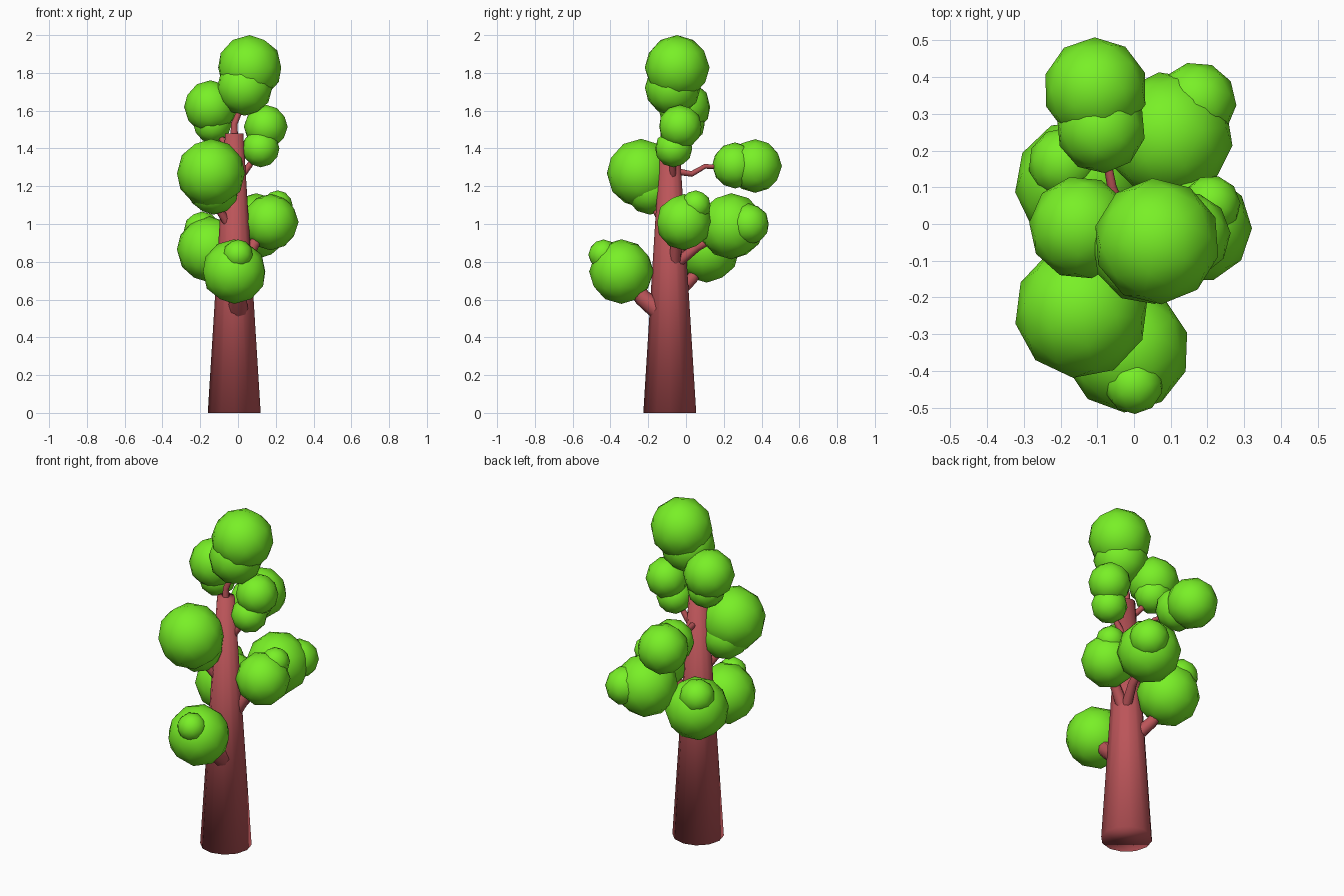
import bpy

def material(name, rgb):
    m = bpy.data.materials.new(name)
    m.diffuse_color = (*rgb, 1)
    return m

bark = material("bark", (0.50, 0.09, 0.10))
leaf = material("leaf", (0.19, 0.87, 0.02))

def finish(name, mat):
    ob = bpy.context.object
    ob.name = name
    ob.data.materials.clear()
    ob.data.materials.append(mat)
    bpy.ops.object.shade_smooth()
    return ob

# Tapered trunk
bpy.ops.mesh.primitive_cone_add(vertices=12, radius1=0.14, radius2=0.048, depth=1.48,
                                location=(-0.02, -0.086, 0.74))
finish("trunk", bark)

# Branches: start radius, end radius, path from inside the trunk to a leaf clump
branches = [
    (0.055, 0.035, [(0, -0.13, 0.53), (0, -0.23, 0.61), (-0.02, -0.33, 0.74)]),
    (0.038, 0.028, [(-0.05, -0.04, 0.64), (-0.10, 0.03, 0.71), (-0.15, 0.11, 0.84)]),
    (0.035, 0.022, [(0.03, -0.06, 0.80), (0.09, -0.05, 0.90), (0.17, -0.01, 1.01)]),
    (0.030, 0.020, [(0.02, -0.04, 0.80), (0.06, 0.06, 0.88), (0.095, 0.24, 0.98)]),
    (0.025, 0.018, [(-0.04, -0.11, 0.98), (-0.09, -0.15, 1.06), (-0.13, -0.19, 1.18)]),
    (0.020, 0.012, [(0.0, -0.07, 1.23), (0.06, -0.07, 1.31), (0.12, -0.065, 1.40)]),
    (0.018, 0.010, [(-0.02, -0.06, 1.28), (-0.03, 0.03, 1.265), (-0.06, 0.10, 1.305),
                    (-0.09, 0.26, 1.30)]),
    (0.020, 0.012, [(-0.03, -0.07, 1.38), (-0.08, -0.04, 1.44), (-0.135, 0, 1.53)]),
    (0.020, 0.012, [(-0.02, -0.085, 1.46), (-0.02, -0.085, 1.53), (0.01, -0.075, 1.60),
                    (0.035, -0.07, 1.72)]),
]
for i, (r0, r1, path) in enumerate(branches, 1):
    cu = bpy.data.curves.new(f"branch_{i}", "CURVE")
    cu.dimensions = "3D"
    cu.bevel_depth = 1
    cu.bevel_resolution = 2
    cu.use_fill_caps = True
    sp = cu.splines.new("POLY")
    sp.points.add(len(path) - 1)
    for k, (pt, co) in enumerate(zip(sp.points, path)):
        pt.co = (*co, 1)
        pt.radius = r0 + (r1 - r0) * k / (len(path) - 1)
    ob = bpy.data.objects.new(f"branch_{i}", cu)
    bpy.context.collection.objects.link(ob)
    bpy.ops.object.select_all(action="DESELECT")
    ob.select_set(True)
    bpy.context.view_layer.objects.active = ob
    bpy.ops.object.convert(target="MESH")
    finish(f"branch_{i}", bark)

# Leaf clumps: x, y, z, radius
clumps = [
    (0.062, -0.047, 1.828, 0.172), (0.035, -0.07, 1.722, 0.149),
    (-0.145, -0.01, 1.62, 0.141), (-0.135, 0.0, 1.53, 0.103),
    (0.147, -0.03, 1.515, 0.116), (0.12, -0.065, 1.40, 0.10),
    (-0.143, -0.237, 1.268, 0.183), (-0.13, -0.19, 1.185, 0.136),
    (-0.105, 0.366, 1.307, 0.142), (-0.09, 0.26, 1.31, 0.122),
    (0.095, 0.24, 0.988, 0.175), (0.17, 0.332, 1.0, 0.109),
    (0.172, -0.01, 1.01, 0.149), (0.21, 0.052, 1.098, 0.080),
    (-0.15, 0.11, 0.865, 0.175), (-0.19, 0.165, 0.968, 0.098),
    (-0.02, -0.342, 0.748, 0.171), (0.0, -0.437, 0.838, 0.080),
]
for i, (x, y, z, r) in enumerate(clumps, 1):
    bpy.ops.mesh.primitive_ico_sphere_add(subdivisions=2, radius=r, location=(x, y, z),
                                          rotation=(0, 0, i * 0.7))
    finish(f"leaf_clump_{i}", leaf)
